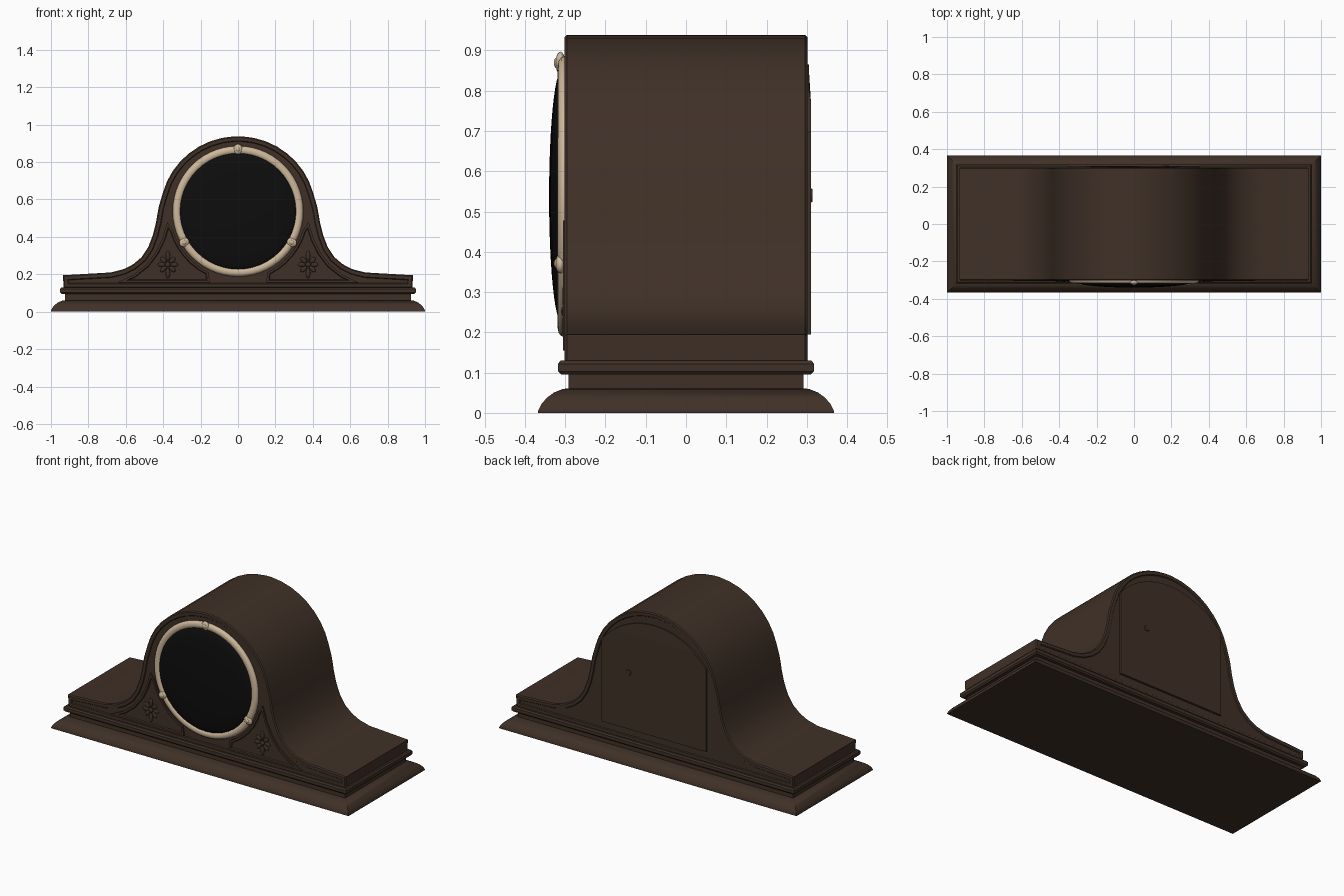
import bpy, bmesh
from math import sin, cos, pi, radians, sqrt
from mathutils import Matrix, Vector

cube = bpy.data.objects.get("Cube")
if cube:
    bpy.data.objects.remove(cube)


def material(name, color, rough):
    m = bpy.data.materials.new(name)
    m.use_nodes = True
    m.diffuse_color = (*color, 1)
    bsdf = m.node_tree.nodes["Principled BSDF"]
    bsdf.inputs["Base Color"].default_value = (*color, 1)
    bsdf.inputs["Roughness"].default_value = rough
    return m


WOOD = material("dark wood", (0.05, 0.03, 0.02), 0.6)
CREAM = material("cream brass", (0.62, 0.48, 0.33), 0.5)
BLACK = material("black glass", (0.004, 0.004, 0.004), 0.4)


def finish(name, bm, mat, angle=35):
    bmesh.ops.recalc_face_normals(bm, faces=bm.faces)
    mesh = bpy.data.meshes.new(name)
    bm.to_mesh(mesh)
    bm.free()
    mesh.materials.append(mat)
    mesh.shade_smooth()
    mesh.set_sharp_from_angle(angle=radians(angle))
    obj = bpy.data.objects.new(name, mesh)
    bpy.context.collection.objects.link(obj)
    return obj


def prism(outline, y0, y1):
    """Extrude an x-z outline from y0 to y1; returns mesh and both end faces."""
    bm = bmesh.new()
    a = [bm.verts.new((x, y0, z)) for x, z in outline]
    b = [bm.verts.new((x, y1, z)) for x, z in outline]
    ends = [bm.faces.new(a), bm.faces.new(b)]
    for i in range(len(a)):
        j = (i + 1) % len(a)
        bm.faces.new((a[i], a[j], b[j], b[i]))
    bmesh.ops.recalc_face_normals(bm, faces=bm.faces)
    return bm, ends


def inset(bm, face, width, depth):
    bmesh.ops.inset_region(bm, faces=[face], thickness=width, depth=depth,
                           use_even_offset=True)


def ellipsoid(name, center, size, mat, turn=0, segments=16):
    """Ellipsoid with its pole along y, turned in the x-z plane."""
    bm = bmesh.new()
    bmesh.ops.create_uvsphere(bm, u_segments=segments, v_segments=max(8, segments // 2), radius=1)
    bm.transform(Matrix.Translation(center) @ Matrix.Rotation(turn, 4, 'Y')
                 @ Matrix.Diagonal((*size, 1)) @ Matrix.Rotation(pi / 2, 4, 'X'))
    return finish(name, bm, mat, 60)


# Stepped plinth: rectangular rings of (inset, height)
steps = [(0, 0), (0, 0.006), (0.008, 0.022), (0.022, 0.038), (0.04, 0.051),
         (0.06, 0.059), (0.075, 0.061), (0.075, 0.095), (0.057, 0.095),
         (0.049, 0.103), (0.049, 0.122), (0.056, 0.13), (0.08, 0.13)]
bm = bmesh.new()
rings = []
for d, z in steps:
    rings.append([bm.verts.new((sx * (1 - d), sy * (0.367 - d), z))
                  for sx, sy in ((-1, -1), (1, -1), (1, 1), (-1, 1))])
for lo, hi in zip(rings, rings[1:]):
    for i in range(4):
        j = (i + 1) % 4
        bm.faces.new((lo[i], lo[j], hi[j], hi[i]))
bm.faces.new(rings[0])
bm.faces.new(rings[-1])
finish("plinth", bm, WOOD)

# Arched case with sweeping shoulders
half = [(0.932, 0.125), (0.936, 0.195), (0.68, 0.21), (0.61, 0.228), (0.56, 0.254),
        (0.515, 0.292), (0.48, 0.345), (0.455, 0.41), (0.438, 0.48), (0.424, 0.56)]
half += [(0.416 * cos(radians(t)), 0.53 + 0.408 * sin(radians(t))) for t in range(15, 90, 9)]
outline = half + [(0, 0.938)] + [(-x, z) for x, z in reversed(half)]
bm, ends = prism(outline, -0.296, 0.296)
for end in ends:
    inset(bm, end, 0.006, 0.006)    # rounded edge
    inset(bm, end, 0.018, 0)        # flat rim
    inset(bm, end, 0.004, -0.005)   # sunk field
finish("case", bm, WOOD)

# Dial: bezel ring, domed glass and three clasps
DIAL_Z = 0.537
bpy.ops.mesh.primitive_torus_add(major_segments=56, minor_segments=12,
                                 major_radius=0.327, minor_radius=0.022)
bezel = bpy.context.object
bezel.name = "bezel"
bezel.data.transform(Matrix.Translation((0, -0.302, DIAL_Z))
                     @ Matrix.Rotation(pi / 2, 4, 'X') @ Matrix.Diagonal((1, 1, 0.75, 1)))
bezel.data.materials.append(CREAM)
bezel.data.shade_smooth()
ellipsoid("glass", (0, -0.309, DIAL_Z), (0.312, 0.031, 0.312), BLACK, 0, 48)
for k in range(3):
    t = radians(90 + 120 * k)
    c = (0.332 * cos(t), -0.312, DIAL_Z + 0.332 * sin(t))
    ellipsoid("clasp", c, (0.024, 0.012, 0.028), CREAM, pi / 2 - t)
    ellipsoid("clasp_bead", (c[0], -0.32, c[2]), (0.012, 0.008, 0.014), CREAM, pi / 2 - t)

# Carved corner panels with flowers, one on each side
arc = [(0.362 * cos(radians(t)), DIAL_Z + 0.362 * sin(radians(t)))
       for t in range(-64, -12, 8)]
panel = [(0.15, 0.155)] + arc + [(0.378, 0.478), (0.405, 0.39), (0.44, 0.318),
                                 (0.49, 0.252), (0.555, 0.2), (0.647, 0.155)]
for side, label in ((1, "left"), (-1, "right")):
    bm, ends = prism([(side * x, z) for x, z in panel], -0.285, -0.306)
    inset(bm, ends[1], 0.012, 0)
    inset(bm, ends[1], 0.004, -0.007)
    finish(label + "_corner_panel", bm, WOOD)
    cx, cz = side * 0.375, 0.252
    for k in range(8):
        t = k * pi / 4
        reach = 0.046 if k % 4 == 0 else 0.034
        ellipsoid(label + "_petal", (cx + reach * sin(t), -0.3, cz + reach * cos(t)),
                  (0.012, 0.007, reach * 0.6), WOOD, t, 12)
    ellipsoid(label + "_flower_heart", (cx, -0.302, cz), (0.014, 0.008, 0.014), WOOD, 0, 12)

# Back door: flat panel with a sloped crescent along its curved top
R, CZ = 0.45, 0.415


def top(x):
    return CZ + sqrt(R * R - x * x)


chord = 0.27
corner = [(chord, top(chord)), (0.32, top(0.32)), (0.35, top(0.35)), (0.35, 0.195)]
bm, ends = prism(corner + [(-x, z) for x, z in reversed(corner)], 0.285, 0.31)
finish("back_door", bm, WOOD)
bow = [(chord * (1 - k / 6), top(chord * (1 - k / 6))) for k in range(13)]
bm, ends = prism(bow, 0.285, 0.31)
for v in ends[1].verts:
    if abs(v.co.x) < chord - 0.01:
        v.co.y = 0.305
finish("back_door_crescent", bm, WOOD, 20)

# Round door pull
bm = bmesh.new()
bmesh.ops.create_cone(bm, cap_ends=True, segments=16, radius1=0.02, radius2=0.016, depth=0.008,
                      matrix=Matrix.Translation((0.17, 0.31, 0.54)) @ Matrix.Rotation(-pi / 2, 4, 'X'))
finish("door_pull", bm, WOOD)
